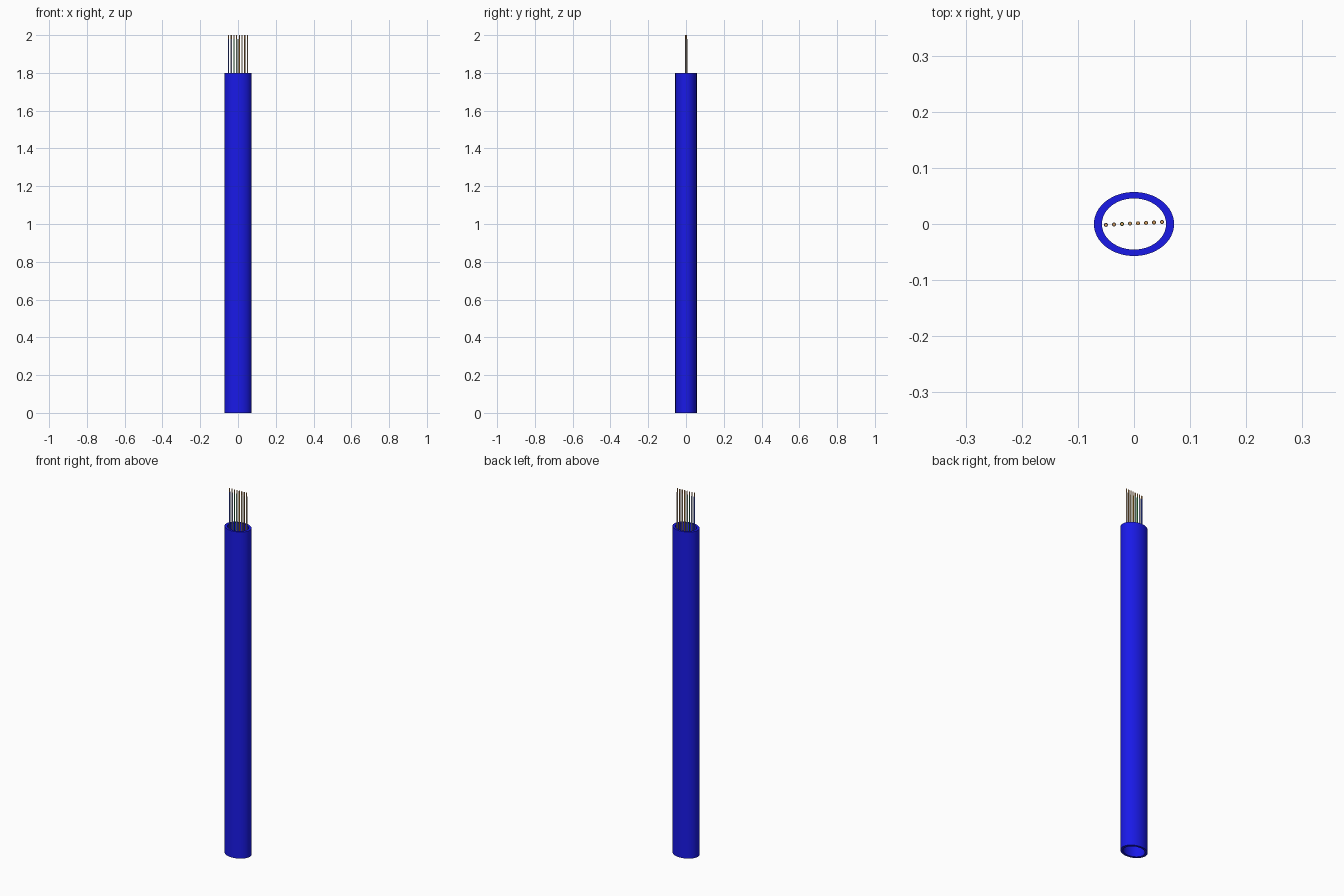
import bpy, bmesh, math

if "Cube" in bpy.data.objects:
    bpy.data.objects.remove(bpy.data.objects["Cube"])


def material(name, rgb):
    m = bpy.data.materials.new(name)
    m.diffuse_color = (*rgb, 1)
    m.use_nodes = True
    m.node_tree.nodes["Principled BSDF"].inputs["Base Color"].default_value = m.diffuse_color
    return m


def finish(name, bm, mat):
    bmesh.ops.recalc_face_normals(bm, faces=bm.faces)
    me = bpy.data.meshes.new(name)
    bm.to_mesh(me)
    bm.free()
    me.materials.append(mat)
    ob = bpy.data.objects.new(name, me)
    bpy.context.collection.objects.link(ob)
    bpy.context.view_layer.objects.active = ob
    bpy.ops.object.select_all(action='DESELECT')
    ob.select_set(True)
    bpy.ops.object.shade_smooth_by_angle(angle=math.radians(35))
    return ob


def tube(name, outer, inner, z0, z1, mat, n, centre=(0, 0)):
    """Hollow elliptical tube with annular ends."""
    bm = bmesh.new()
    rings = []
    for (rx, ry), z in ((outer, z0), (outer, z1), (inner, z1), (inner, z0)):
        rings.append([bm.verts.new((centre[0] + rx * math.cos(2 * math.pi * i / n),
                                    centre[1] + ry * math.sin(2 * math.pi * i / n), z))
                      for i in range(n)])
    for k in range(4):
        a, b = rings[k], rings[(k + 1) % 4]
        for i in range(n):
            j = (i + 1) % n
            bm.faces.new((a[i], a[j], b[j], b[i]))
    return finish(name, bm, mat)


def rod(name, r, z0, z1, mat, n, centre):
    bm = bmesh.new()
    bmesh.ops.create_cone(bm, cap_ends=True, segments=n, radius1=r, radius2=r, depth=z1 - z0)
    bmesh.ops.translate(bm, verts=bm.verts, vec=(*centre, (z0 + z1) / 2))
    return finish(name, bm, mat)


# Outer jacket
blue = material("jacket_blue", (0.01, 0.01, 0.8))
tube("jacket", (0.0715, 0.057), (0.0572, 0.0456), 0, 1.8, blue, 64)

# Row of eight insulated wires with bare copper tips
copper = material("copper", (0.72, 0.36, 0.12))
colours = [("blue", (0.05, 0.1, 0.7)), ("pale_blue", (0.5, 0.55, 0.85)),
           ("green", (0.05, 0.4, 0.1)), ("pale_green", (0.5, 0.75, 0.55)),
           ("orange", (0.8, 0.4, 0.05)), ("pale_orange", (0.85, 0.65, 0.4)),
           ("brown", (0.35, 0.18, 0.06)), ("pale_brown", (0.65, 0.5, 0.35))]
for i, (label, rgb) in enumerate(colours):
    c = (-0.05 + i * 0.1 / 7, -0.0015 + i * 0.005 / 7)
    tube(label + "_insulation", (0.0036, 0.0036), (0.0029, 0.0029), 0.2, 1.98,
         material(label, rgb), 20, c)
    rod(label + "_copper_core", 0.0029, 0.2, 2.0, copper, 20, c)
